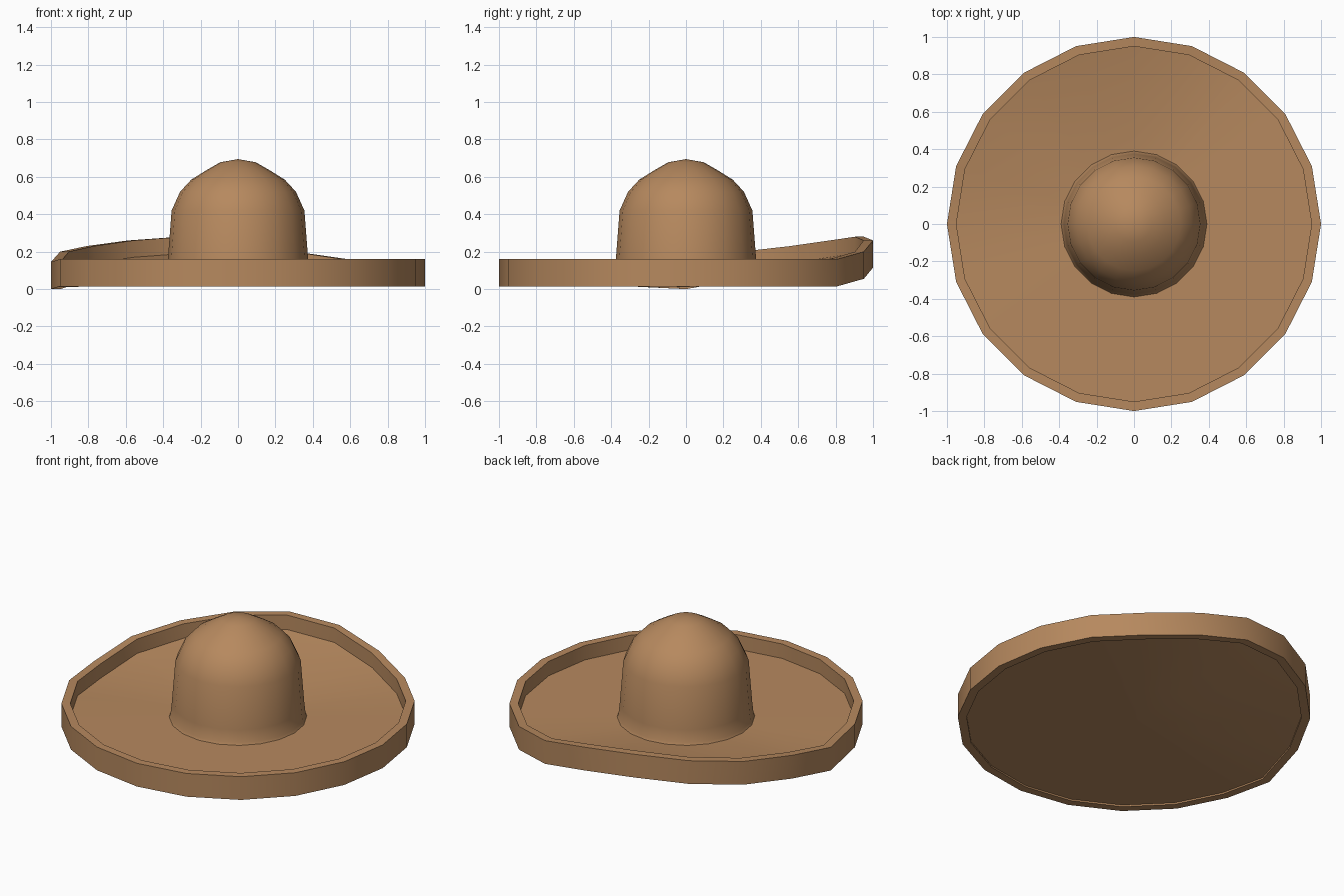
import bpy, bmesh, math

if "Cube" in bpy.data.objects:
    bpy.data.objects.remove(bpy.data.objects["Cube"])

SIDES = 20
# lift of the bent brim at rim vertices, index = 18 degree steps from +x
LIFT = {3: 0.0, 4: 0.04, 5: 0.10, 6: 0.12, 7: 0.10, 8: 0.07, 9: 0.04, 10: -0.015}

straw = bpy.data.materials.new("tan_brown")
straw.diffuse_color = (0.47, 0.25, 0.113, 1)
straw.use_nodes = True
straw.node_tree.nodes["Principled BSDF"].inputs["Base Color"].default_value = straw.diffuse_color


def lathe(name, profile, bend, angle):
    """Revolve (radius, z) points; the bend grows from the crown to the rim."""
    bm = bmesh.new()
    rings = []
    for r, z in profile:
        ring = []
        for i in range(SIDES):
            a = 2 * math.pi * i / SIDES
            f = max(0.0, min(1.0, (r - 0.385) / 0.565)) if bend else 0.0
            ring.append(bm.verts.new((r * math.cos(a), r * math.sin(a),
                                      z + f * LIFT.get(i, 0.0))))
        rings.append(ring)
    for lo, hi in zip(rings, rings[1:]):
        for i in range(SIDES):
            j = (i + 1) % SIDES
            bm.faces.new((lo[i], lo[j], hi[j], hi[i]))
    bmesh.ops.remove_doubles(bm, verts=bm.verts, dist=1e-5)
    bmesh.ops.dissolve_degenerate(bm, edges=bm.edges, dist=1e-5)
    bmesh.ops.recalc_face_normals(bm, faces=bm.faces)
    me = bpy.data.meshes.new(name)
    bm.to_mesh(me)
    bm.free()
    me.materials.append(straw)
    ob = bpy.data.objects.new(name, me)
    bpy.context.collection.objects.link(ob)
    bpy.ops.object.select_all(action='DESELECT')
    ob.select_set(True)
    bpy.context.view_layer.objects.active = ob
    bpy.ops.object.shade_smooth_by_angle(angle=math.radians(angle))
    return ob


# brim: thin bent disc with a raised band around the edge
lathe("brim", [(0, 0.025), (0.385, 0.025), (0.95, 0.025), (0.95, 0.015),
               (1, 0.015), (1, 0.16), (0.95, 0.16), (0.95, 0.07),
               (0.385, 0.07), (0.36, 0.07)], True, 30)

# crown: domed top with a small flare where it meets the brim
lathe("crown", [(0.36, 0.068), (0.39, 0.071), (0.383, 0.085), (0.375, 0.16),
                (0.355, 0.42), (0.31, 0.52), (0.25, 0.585), (0.17, 0.635),
                (0.095, 0.678), (0, 0.695)], False, 80)
